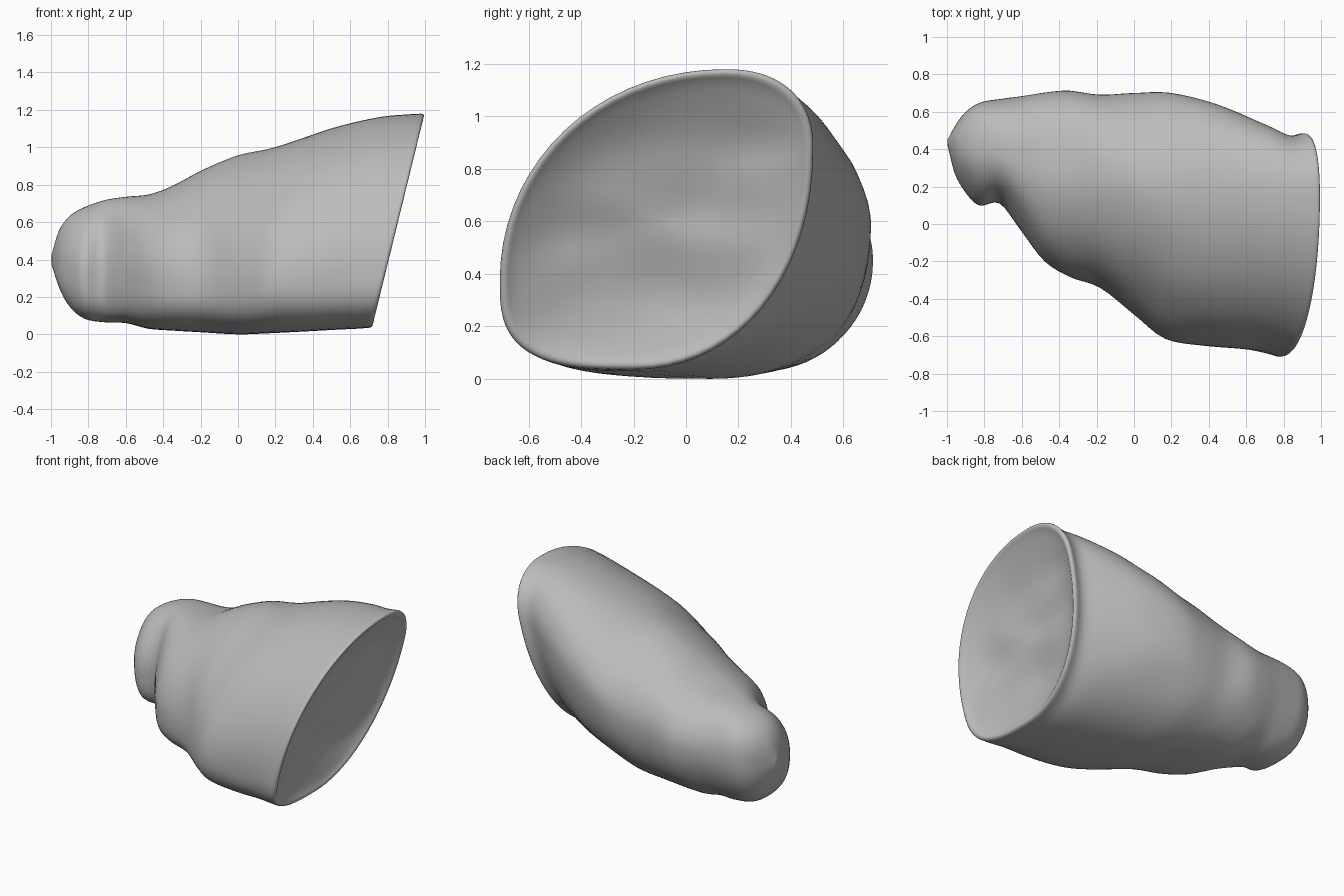
import bpy, bmesh, math
from mathutils import Vector, noise

if "Cube" in bpy.data.objects:
    bpy.data.objects.remove(bpy.data.objects["Cube"])

# Cross-sections along the body: x at the base, then (y, z) of the
# front-most, top, back-most and bottom points of the outline
ROWS = [
    (-1.0, .41, .40, .43, .43, .45, .40, .43, .37),
    (-.96, .27, .38, .42, .55, .52, .42, .40, .25),
    (-.90, .17, .36, .42, .63, .60, .44, .38, .15),
    (-.82, .10, .33, .42, .68, .65, .46, .36, .085),
    (-.71, .11, .31, .38, .72, .665, .46, .36, .065),
    (-.60, -.04, .30, .33, .735, .68, .45, .33, .06),
    (-.48, -.20, .29, .28, .745, .70, .44, .28, .03),
    (-.35, -.28, .28, .25, .79, .71, .45, .22, .02),
    (-.18, -.34, .28, .22, .88, .695, .50, .18, .01),
    (0.0, -.49, .28, .20, .955, .70, .53, .10, 0.0),
    (.15, -.61, .30, .18, 1.0, .70, .60, 0.0, .005),
    (.35, -.655, .32, .17, 1.10, .64, .70, -.10, .015),
    (.53, -.67, .34, .16, 1.16, .54, .80, -.15, .025),
    (.63, -.69, .36, .15, 1.175, .475, .86, -.20, .03),
    (.69, -.71, .37, .15, 1.18, .485, .88, -.20, .035),
]
SIDES, STEPS = 72, 4
END, LEAN = .69, .245


def spline(a, b, c, d, t):
    return [.5 * (2 * q + (r - p) * t + (2 * p - 5 * q + 4 * r - s) * t * t
                  + (3 * q - p - 3 * r + s) * t ** 3)
            for p, q, r, s in zip(a, b, c, d)]


def outline(row):
    """Closed loop of four joined superellipse quarters, leaning with x."""
    x, yl, zl, yt, zt, yr, zr, yb, zb = row
    lean = LEAN * max(0, x) / END
    mid = max(0, 1 - abs(x - .1) / .6)
    pts = []
    for i in range(SIDES):
        a = 2 * math.pi * i / SIDES
        c, s = math.cos(a), math.sin(a)
        side_y, side_z = (yr, zr) if c >= 0 else (yl, zl)
        mid_y, mid_z = (yt, zt) if s >= 0 else (yb, zb)
        if s >= 0:
            n = 2.05 - .3 * mid if c < 0 else 2.3 - .35 * mid
        else:
            n = 3.0 if c < 0 else 2.1
        y = mid_y + abs(c) ** (2 / n) * (side_y - mid_y)
        z = side_z + abs(s) ** (2 / n) * (mid_z - side_z)
        pts.append(Vector((x + lean * z, y, z)))
    return pts


bm = bmesh.new()
loops = []

# Body
last = len(ROWS) - 1
for i in range(last):
    a, b, c, d = (ROWS[max(0, min(last, i + k))] for k in (-1, 0, 1, 2))
    for j in range(STEPS):
        loops.append(outline(spline(a, b, c, d, j / STEPS)))
rim = outline(ROWS[-1])
loops.append(rim)

# Gentle lumps on the body, fading out toward the rim and the base
for loop in loops[:-1]:
    for p in loop:
        fade = min(1, max(0, (.7 - p.x) * 3)) * min(1, p.z * 4)
        p += noise.noise_vector(p * 3.5) * .01 * fade

# Rounded lip, then a hollow, uneven cut face at the wide end
centre = Vector((END + LEAN * .6, -.1, .6))
LIP = {.996: .01, .985: .017, .965: .018, .945: .01, .92: 0}
for t in (.996, .985, .965, .945, .92, .87, .8, .7, .58, .46, .34, .22, .1, .03):
    ring = []
    for p in rim:
        q = centre.lerp(p, t)
        inner = min(1, t / .92)
        q.x += LIP.get(t, 0) - .085 * (1 - inner ** 3)
        q.x += .03 * (1 - inner ** 3) * noise.noise(Vector((2, q.y * 3, q.z * 5)))
        ring.append(q)
    loops.append(ring)

vert_loops = [[bm.verts.new(p) for p in loop] for loop in loops]
for a, b in zip(vert_loops, vert_loops[1:]):
    for i in range(SIDES):
        k = (i + 1) % SIDES
        bm.faces.new((a[i], a[k], b[k], b[i]))
bm.faces.new(vert_loops[0])
bm.faces.new(vert_loops[-1])
bmesh.ops.recalc_face_normals(bm, faces=bm.faces)

mesh = bpy.data.meshes.new("boulder")
bm.to_mesh(mesh)
bm.free()
rock = bpy.data.objects.new("boulder", mesh)
bpy.context.collection.objects.link(rock)

grey = bpy.data.materials.new("stone grey")
grey.diffuse_color = (.5, .5, .5, 1)
grey.use_nodes = True
grey.node_tree.nodes["Principled BSDF"].inputs["Base Color"].default_value = grey.diffuse_color
mesh.materials.append(grey)

bpy.context.view_layer.objects.active = rock
rock.select_set(True)
bpy.ops.object.shade_smooth_by_angle(angle=math.radians(60))
